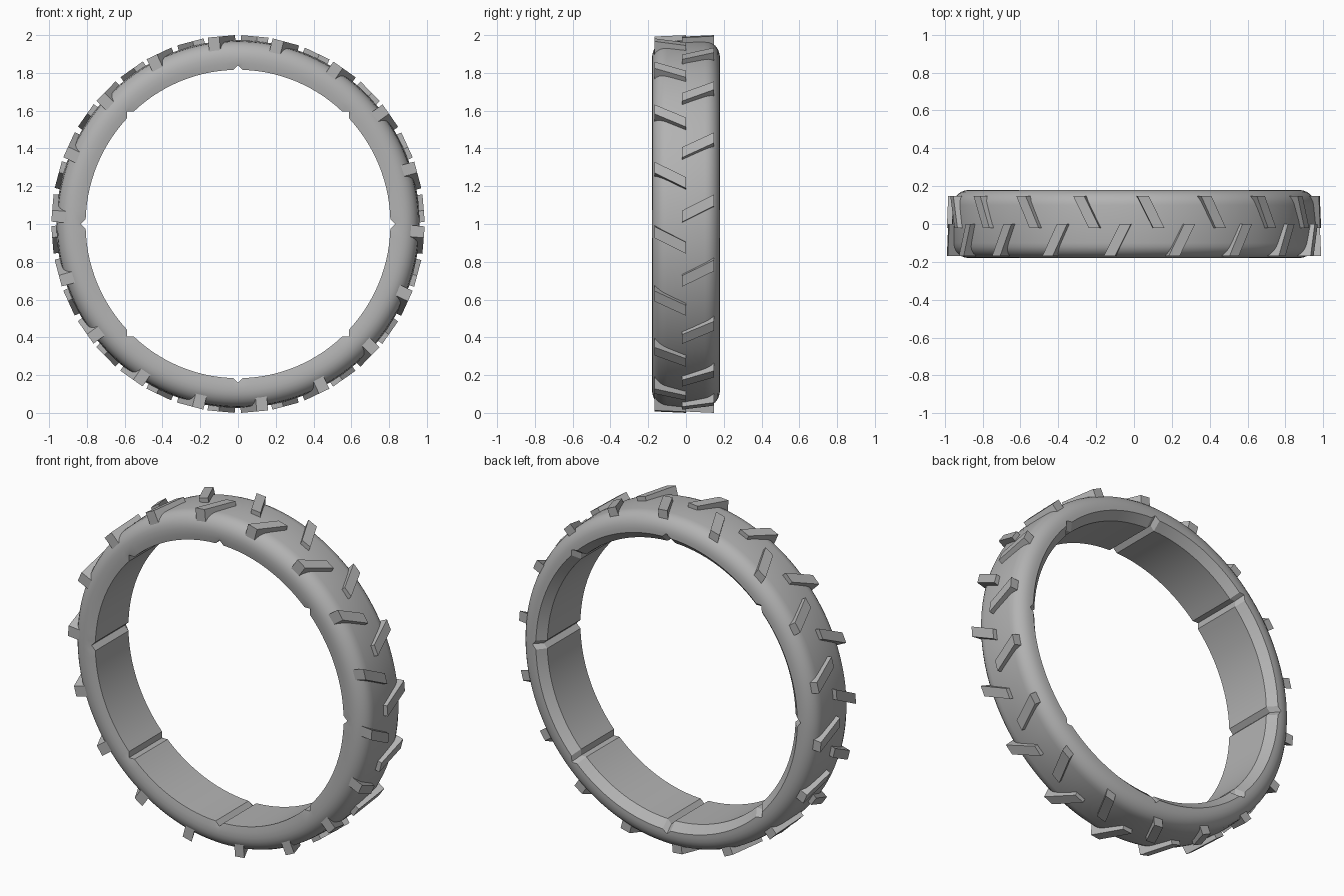
import bpy, bmesh, math

cube = bpy.data.objects.get("Cube")
if cube:
    bpy.data.objects.remove(cube, do_unlink=True)

Z_STRETCH = 1.0115      # ring is very slightly taller than wide
SECTORS, STEPS = 8, 14  # grooved segments, and plain steps in each
LUGS = 18               # lugs on each side

rubber = bpy.data.materials.new("grey rubber")
rubber.use_nodes = True
grey = (0.45, 0.45, 0.45, 1)
rubber.diffuse_color = grey
rubber.node_tree.nodes["Principled BSDF"].inputs["Base Color"].default_value = grey


def ring_point(angle, radius, y, tangent=0.0):
    """Point at a clockwise angle from the top, shifted along the tangent."""
    s, c = math.sin(angle), math.cos(angle)
    return (radius * s + tangent * c, y, 1 + Z_STRETCH * (radius * c - tangent * s))


def finish(bm, name, smooth=False):
    bmesh.ops.recalc_face_normals(bm, faces=bm.faces)
    mesh = bpy.data.meshes.new(name)
    bm.to_mesh(mesh)
    bm.free()
    mesh.materials.append(rubber)
    obj = bpy.data.objects.new(name, mesh)
    bpy.context.collection.objects.link(obj)
    if smooth:
        bpy.ops.object.select_all(action='DESELECT')
        obj.select_set(True)
        bpy.context.view_layer.objects.active = obj
        bpy.ops.object.shade_smooth_by_angle(angle=math.radians(28))


def build_tyre():
    # Cross-section: (radius, y, belongs to grooved inner wall)
    profile = [(0.807, -0.172, True), (0.84, -0.179, False)]
    arc = [math.radians(15 * i) for i in range(7)]
    shoulder = [(0.87 + 0.087 * math.sin(a), 0.10 + 0.08 * math.cos(a)) for a in arc]
    profile += [(r, -y, False) for r, y in shoulder]
    profile += [(0.962, 0, False)]
    profile += [(r, y, False) for r, y in reversed(shoulder)]
    profile += [(0.85, 0.18, True), (0.807, 0.135, True)]

    # Angles: a V groove at the start of every sector, then even steps
    half = 0.025 / 0.807
    sector = 2 * math.pi / SECTORS
    angles = []
    for k in range(SECTORS):
        a0 = k * sector
        angles.append((a0, 0.025))
        for i in range(STEPS + 1):
            angles.append((a0 + half + (sector - 2 * half) * i / STEPS, 0.0))

    bm = bmesh.new()
    rings = [[bm.verts.new(ring_point(a, r + (depth if inner else 0), y))
              for r, y, inner in profile] for a, depth in angles]
    n = len(profile)
    for i, ring in enumerate(rings):
        nxt = rings[(i + 1) % len(rings)]
        for j in range(n):
            k = (j + 1) % n
            bm.faces.new((ring[j], ring[k], nxt[k], nxt[j]))
    finish(bm, "tyre_body", smooth=True)


def build_lugs(name, phase, y_inner, y_outer):
    # Slanted blocks whose outer ends trail anticlockwise
    bm = bmesh.new()
    half, skew = 0.03, 0.042
    for k in range(LUGS):
        a = math.radians(phase) + 2 * math.pi * k / LUGS
        loops = []
        for r in (0.87, 0.986):
            corners = [(skew - half, y_inner), (skew + half, y_inner),
                       (half - skew, y_outer), (-half - skew, y_outer)]
            loops.append([bm.verts.new(ring_point(a, r, y, t)) for t, y in corners])
        low, high = loops
        bm.faces.new(low)
        bm.faces.new(high)
        for i in range(4):
            j = (i + 1) % 4
            bm.faces.new((low[i], low[j], high[j], high[i]))
    finish(bm, name)


build_tyre()
build_lugs("front_tread_lugs", -5.1, 0.0, -0.168)
build_lugs("back_tread_lugs", 5.2, -0.02, 0.148)
